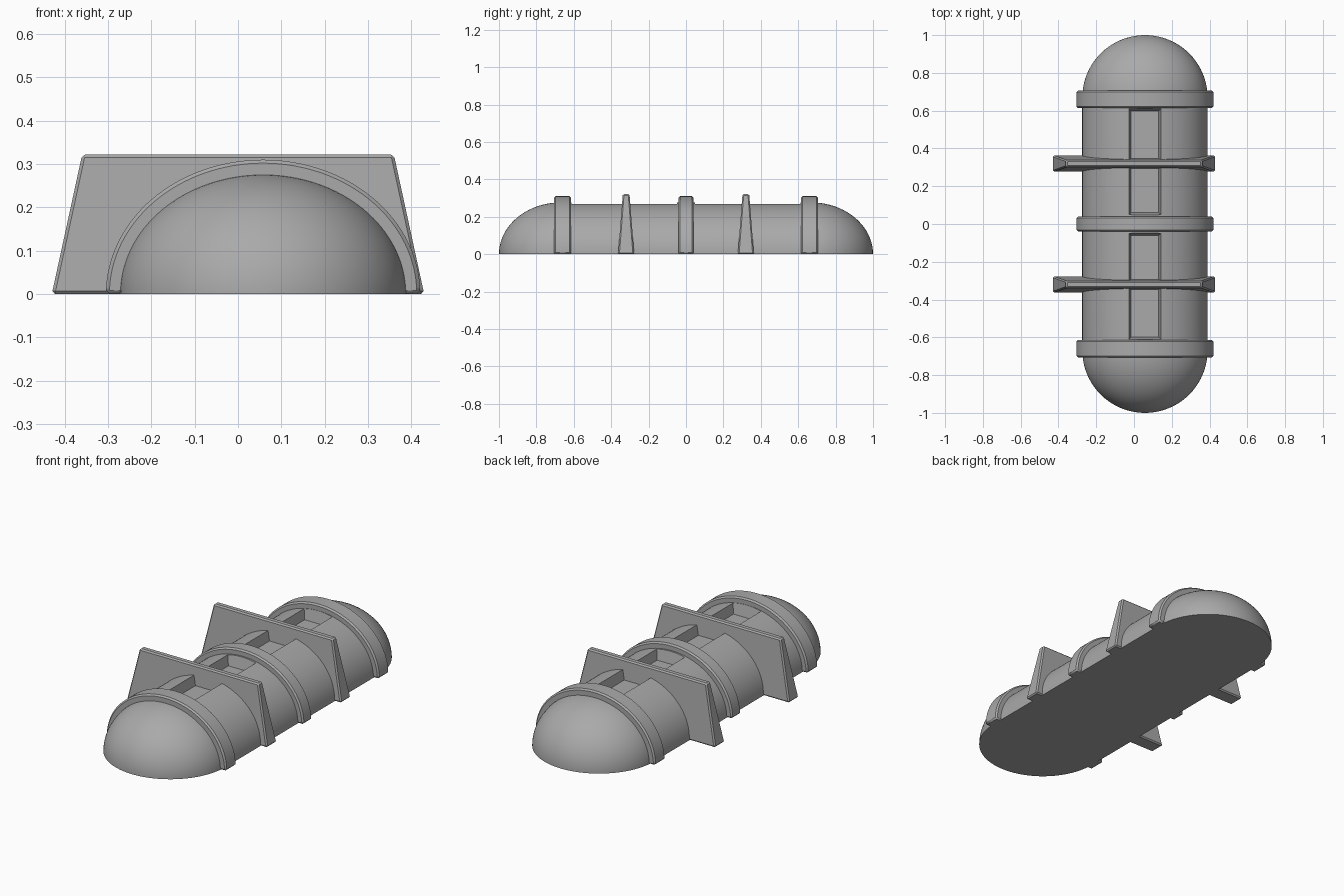
import bpy, bmesh, math

if "Cube" in bpy.data.objects:
    bpy.data.objects.remove(bpy.data.objects["Cube"])

CX = 0.058          # the tank sits slightly off centre
RX, RZ = 0.332, 0.277
DOME_Y = 0.668      # where the rounded ends begin

gray = bpy.data.materials.new("plain_gray")
gray.diffuse_color = (0.4, 0.4, 0.4, 1)
gray.use_nodes = True
gray.node_tree.nodes["Principled BSDF"].inputs["Base Color"].default_value = gray.diffuse_color


def finish(name, bm, bevel=0):
    bmesh.ops.recalc_face_normals(bm, faces=bm.faces)
    me = bpy.data.meshes.new(name)
    bm.to_mesh(me)
    bm.free()
    ob = bpy.data.objects.new(name, me)
    bpy.context.collection.objects.link(ob)
    me.materials.append(gray)
    if bevel:
        m = ob.modifiers.new("bevel", 'BEVEL')
        m.width, m.segments = bevel, 1
        m.limit_method, m.angle_limit = 'ANGLE', math.radians(40)
    return ob


def smooth(ob):
    bpy.ops.object.select_all(action='DESELECT')
    ob.select_set(True)
    bpy.context.view_layer.objects.active = ob
    bpy.ops.object.shade_smooth_by_angle(angle=math.radians(30))


def arch(bm, y, rx, rz, n=64):
    """Row of points along a half ellipse at depth y."""
    return [bm.verts.new((CX + rx * math.cos(math.pi * i / n), y,
                          rz * math.sin(math.pi * i / n))) for i in range(n + 1)]


def frustum(name, cx, y, z0, z1, low, high, bevel=0):
    """Box whose half sizes change from low to high."""
    bm = bmesh.new()
    rows = []
    for z, (hx, hy) in ((z0, low), (z1, high)):
        rows.append([bm.verts.new((cx + sx * hx, y + sy * hy, z))
                     for sx, sy in ((-1, -1), (1, -1), (1, 1), (-1, 1))])
    bm.faces.new(rows[0])
    bm.faces.new(rows[1])
    for i in range(4):
        j = (i + 1) % 4
        bm.faces.new((rows[0][i], rows[0][j], rows[1][j], rows[1][i]))
    return finish(name, bm, bevel)


# half capsule body with domed ends
bm = bmesh.new()
N = 20
stations = []
for i in range(1, N + 1):
    a = math.pi / 2 * i / N
    stations.append((-DOME_Y - RX * math.cos(a), math.sin(a)))
stations += [(-y, s) for y, s in reversed(stations)]
rows = [arch(bm, y, RX * s, RZ * s) for y, s in stations]
for a, b in zip(rows, rows[1:]):
    for i in range(len(a) - 1):
        bm.faces.new((a[i], a[i + 1], b[i + 1], b[i]))
tips = [bm.verts.new((CX, s, 0)) for s in (-1, 1)]
for tip, row in zip(tips, (rows[0], rows[-1])):
    for i in range(len(row) - 1):
        bm.faces.new((tip, row[i], row[i + 1]))
bm.faces.new([tips[0]] + [r[0] for r in rows] + [tips[1]] + [r[-1] for r in reversed(rows)])
body = finish("tank_body", bm)

# recessed channels along the top
for s, side in ((-1, "front"), (1, "back")):
    cut = frustum(side + "_channel_cutter", CX, s * 0.33, 0.215, 0.30,
                  (0.073, 0.268), (0.092, 0.288))
    cut.hide_render = True
    cut.hide_set(True)
    m = body.modifiers.new("channel", 'BOOLEAN')
    m.operation, m.solver, m.object = 'DIFFERENCE', 'EXACT', cut
smooth(body)

# raised bands around the tank
for name, y, h in (("front_band", -0.66, 0.046), ("middle_band", 0, 0.039), ("back_band", 0.66, 0.046)):
    bm = bmesh.new()
    rings = []
    for yy in (y - h, y + h):
        rings.append((arch(bm, yy, 0.363, 0.31), arch(bm, yy, 0.315, 0.262)))
    (o0, i0), (o1, i1) = rings
    for a, b in ((o0, o1), (o1, i1), (i1, i0), (i0, o0)):
        for k in range(len(a) - 1):
            bm.faces.new((a[k], a[k + 1], b[k + 1], b[k]))
    for k in (0, -1):
        bm.faces.new((o0[k], o1[k], i1[k], i0[k]))
    smooth(finish(name, bm, 0.008))

# tapered support fins
for name, y in (("front_fin", -0.32), ("back_fin", 0.32)):
    frustum(name, 0, y, 0, 0.322, (0.43, 0.043), (0.36, 0.018), 0.007)
